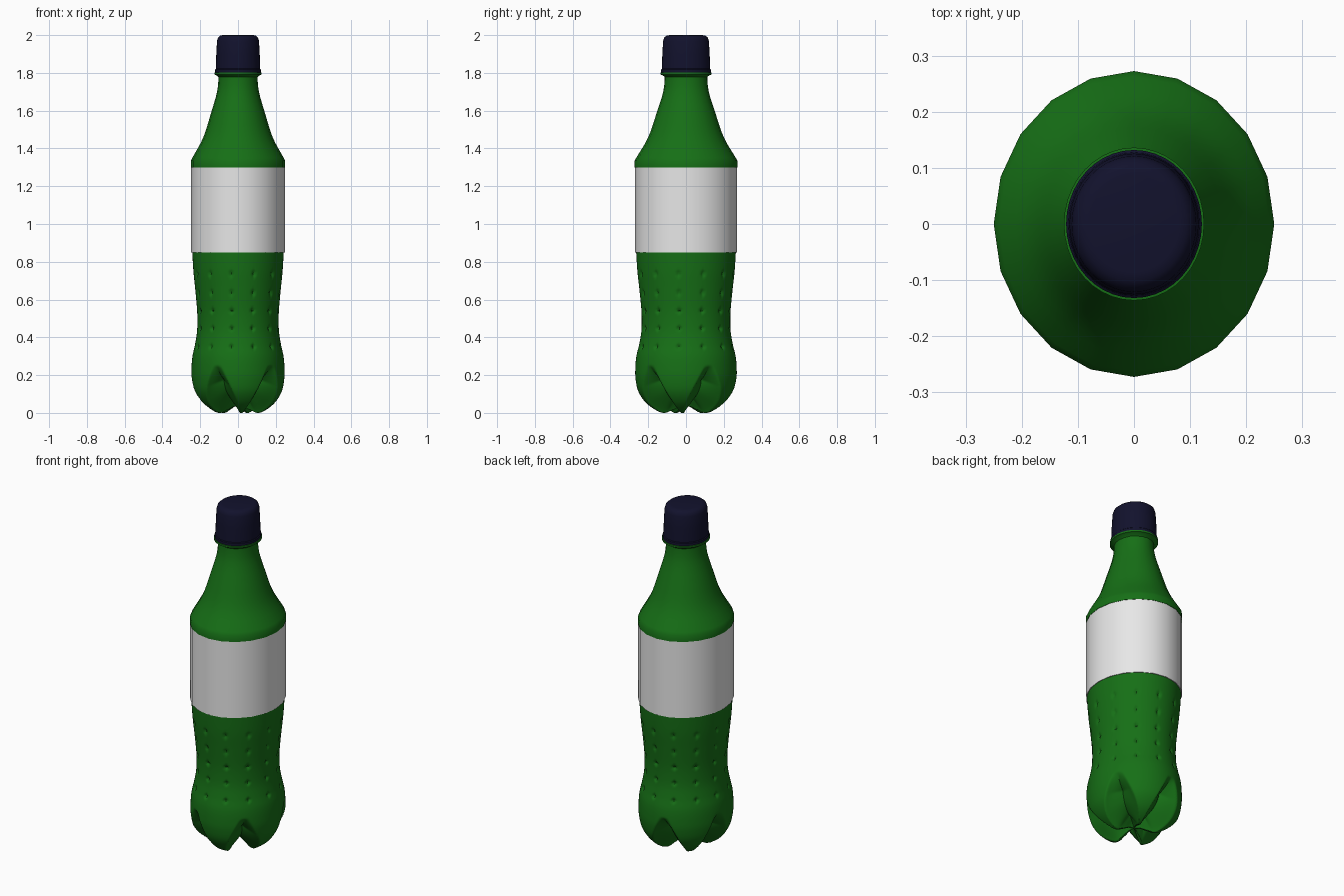
import bpy, bmesh, math
from mathutils import Vector

if "Cube" in bpy.data.objects:
    bpy.data.objects.remove(bpy.data.objects["Cube"])

DEPTH_SCALE = 1.09  # the bottle is slightly oval


def material(name, rgb, rough=0.5):
    m = bpy.data.materials.new(name)
    m.use_nodes = True
    m.diffuse_color = (*rgb, 1)
    bsdf = next(n for n in m.node_tree.nodes if n.type == "BSDF_PRINCIPLED")
    bsdf.inputs["Base Color"].default_value = (*rgb, 1)
    bsdf.inputs["Roughness"].default_value = rough
    return m


green = material("bottle green", (0.008, 0.16, 0.008))
navy = material("cap navy", (0.006, 0.006, 0.026))
white = material("label white", (0.8, 0.8, 0.8))


def smooth_profile(pts, steps):
    """Catmull-Rom samples through (radius, z) points."""
    p = [Vector(q) for q in [pts[0]] + pts + [pts[-1]]]
    out = []
    for a, b, c, d in zip(p, p[1:], p[2:], p[3:]):
        for i in range(steps):
            t = i / steps
            v = 0.5 * (2 * b + (c - a) * t + (2 * a - 5 * b + 4 * c - d) * t * t
                       + (3 * b - a - 3 * c + d) * t ** 3)
            out.append((max(v.x, 0), v.y))
    return out + [pts[-1]]


def lathe(name, profile, segs, mat, shape=None, angle=40):
    """Spin a (radius, z) profile; shape may move each point by its angle."""
    bm = bmesh.new()
    rings = []
    for r, z in profile:
        ring = []
        for i in range(segs):
            a = 2 * math.pi * i / segs
            rr, zz = shape(r, z, math.degrees(a)) if shape else (r, z)
            ring.append(bm.verts.new((rr * math.cos(a), rr * math.sin(a) * DEPTH_SCALE, zz)))
        rings.append(ring)
    for lo, hi in zip(rings, rings[1:]):
        for i in range(segs):
            j = (i + 1) % segs
            bm.faces.new((lo[i], lo[j], hi[j], hi[i]))
    bmesh.ops.remove_doubles(bm, verts=bm.verts, dist=1e-5)
    bmesh.ops.recalc_face_normals(bm, faces=bm.faces)
    me = bpy.data.meshes.new(name)
    bm.to_mesh(me)
    bm.free()
    me.materials.append(mat)
    ob = bpy.data.objects.new(name, me)
    bpy.context.collection.objects.link(ob)
    bpy.ops.object.select_all(action="DESELECT")
    ob.select_set(True)
    bpy.context.view_layer.objects.active = ob
    bpy.ops.object.shade_smooth_by_angle(angle=math.radians(angle))
    return ob


def nearest(angle, offset, step):
    """Angular distance in degrees to the nearest of a set of repeats."""
    return abs((angle - offset + step / 2) % step - step / 2)


DIMPLE_ROWS = (0.35, 0.447, 0.54, 0.635, 0.735)


def shape_lower(r, z, a):
    # twelve columns of small diamond dimples
    side = math.radians(nearest(a, 21, 30)) * r
    up = min(abs(z - row) for row in DIMPLE_ROWS)
    dent = 0.013 * max(0, 1 - (side + up) / 0.02)
    # five grooves that widen downward and divide the base into feet
    if z < 0.25:
        t = (0.25 - z) / 0.25
        width = 5 + 27 * t
        g = max(0, 1 - nearest(a, 243, 72) / width) ** 0.8
        cut = 0.085 * min(1, t * 2.2) * g * min(1, r / 0.09)
        d = Vector((-r, 0.26 - z)).normalized() * cut
        r, z = max(0, r + d.x), z + d.y
    return r - dent, z


# lower body with waist, dimples and feet
lower = [(0, 0.035), (0.03, 0.032), (0.07, 0.014), (0.11, 0.0), (0.155, 0.02),
         (0.2, 0.06), (0.232, 0.115), (0.245, 0.18), (0.246, 0.24), (0.241, 0.3),
         (0.228, 0.36), (0.218, 0.42), (0.215, 0.48), (0.217, 0.55), (0.226, 0.65),
         (0.236, 0.75), (0.242, 0.85), (0.242, 0.87)]
lathe("lower_body", smooth_profile(lower, 8), 240, green, shape_lower, 50)

# label band
lathe("label", [(0.24, 0.85), (0.248, 0.85), (0.248, 1.3), (0.24, 1.3)], 20, white)

# shoulder and neck
shoulder = [(0.25, 1.335), (0.228, 1.375), (0.197, 1.43), (0.172, 1.49), (0.145, 1.58),
            (0.118, 1.67), (0.106, 1.73), (0.103, 1.79)]
lathe("shoulder", [(0.24, 1.3), (0.25, 1.3)] + smooth_profile(shoulder, 2), 20, green)

# collar under the cap
lathe("neck_ring", [(0.1, 1.775), (0.112, 1.786), (0.125, 1.792), (0.125, 1.802),
                    (0.1, 1.804)], 40, green)

# screw cap
lathe("cap", [(0, 1.803), (0.121, 1.803), (0.121, 1.818), (0.117, 1.822), (0.115, 1.9),
              (0.111, 1.97), (0.106, 1.987), (0.094, 1.997), (0.08, 2.0), (0, 2.0)],
      40, navy)
